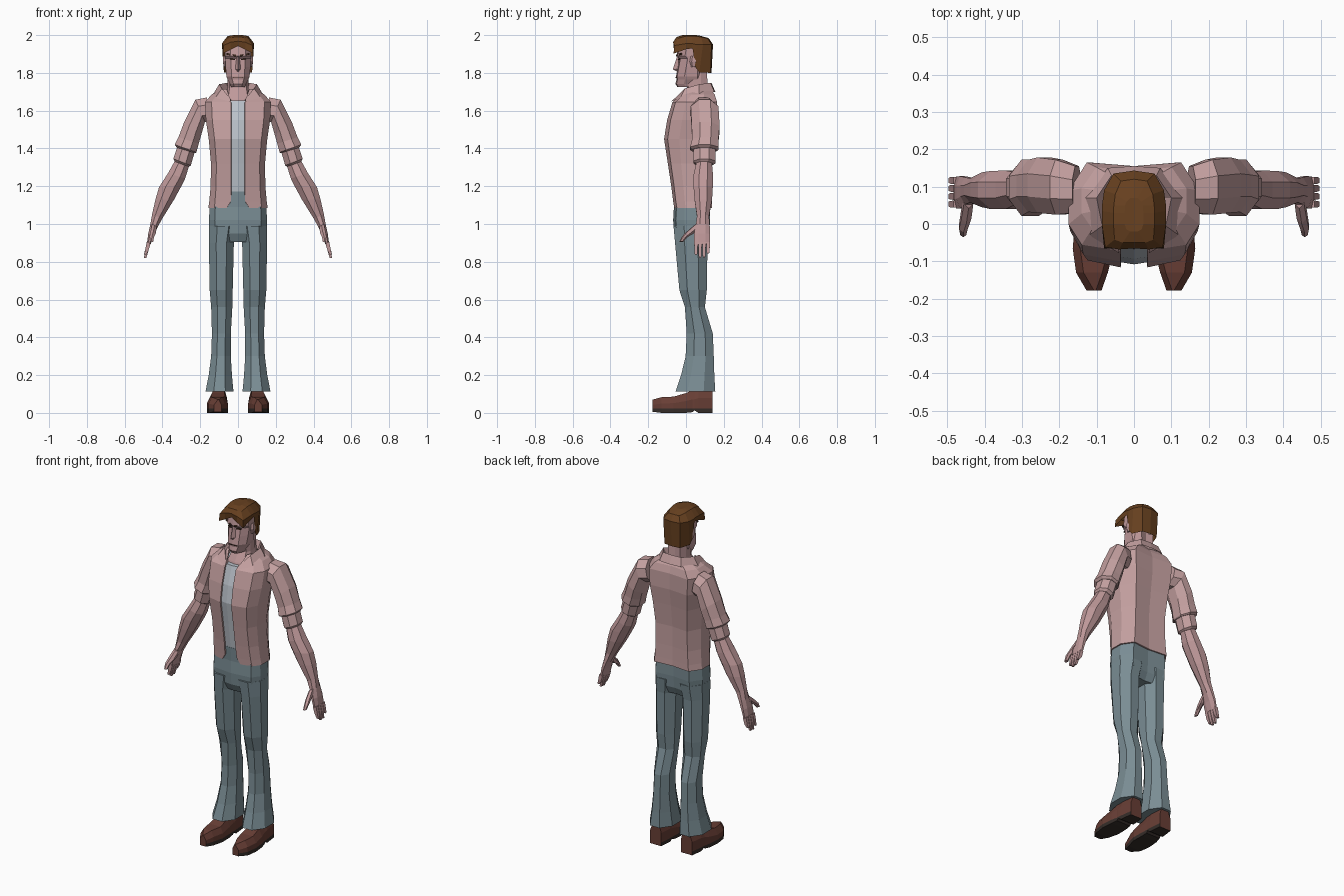
import bpy, bmesh, math
from mathutils import Vector


def material(name, r, g, b):
    lin = lambda c: ((c / 255 + 0.055) / 1.055) ** 2.4
    m = bpy.data.materials.new(name)
    m.diffuse_color = (lin(r), lin(g), lin(b), 1)
    return m


JACKET = material("dusty_pink_cloth", 196, 160, 160)
SKIN = material("skin", 190, 152, 153)
PANTS = material("slate_denim", 122, 141, 148)
SHIRT = material("pale_grey_shirt", 188, 195, 203)
HAIR = material("brown_hair", 104, 65, 32)
SHOE = material("brown_leather", 104, 62, 53)
SOLE = material("dark_sole", 52, 44, 40)
BROW = material("dark_brow", 62, 42, 32)


def loft(name, rings, mats, closed=False, caps=(True, True), rule=None, solid=0):
    """Skin faces between rings, then mirror across x."""
    bm = bmesh.new()
    vs = [[bm.verts.new(p) for p in r] for r in rings]
    n = len(rings[0])
    for a, b in zip(vs, vs[1:]):
        for i in range(n if closed else n - 1):
            j = (i + 1) % n
            bm.faces.new((a[i], a[j], b[j], b[i]))
    if caps[0]:
        bm.faces.new(vs[0][::-1])
    if caps[1]:
        bm.faces.new(vs[-1])
    if closed:
        bmesh.ops.recalc_face_normals(bm, faces=bm.faces)
    if rule:
        for f in bm.faces:
            f.material_index = rule(f.calc_center_median())
    me = bpy.data.meshes.new(name)
    bm.to_mesh(me)
    bm.free()
    for m in mats:
        me.materials.append(m)
    ob = bpy.data.objects.new(name, me)
    bpy.context.collection.objects.link(ob)
    ob.modifiers.new("mirror", "MIRROR")
    if solid:
        s = ob.modifiers.new("thickness", "SOLIDIFY")
        s.thickness = solid
        s.offset = -1
    return ob


def limb(name, rings, mat, n=8):
    """Faceted tube; each ring is outer x,z / inner x,z / front y / back y."""
    k = 1 / math.cos(math.pi / n)
    out = []
    for xo, zo, xi, zi, y0, y1 in rings:
        c = Vector(((xo + xi) / 2, (y0 + y1) / 2, (zo + zi) / 2))
        u = Vector(((xo - xi) / 2, 0, (zo - zi) / 2)) * k
        v = Vector((0, (y1 - y0) / 2, 0)) * k
        angles = [math.tau * (i + .5) / n for i in range(n)]
        out.append([c + u * math.cos(a) + v * math.sin(a) for a in angles])
    return loft(name, out, [mat], closed=True)


def half(z, xe, yf, w, yb):
    """Half of a body cross-section, front edge round to the spine."""
    d = yb - yf
    return [(xe, yf, z), (.8 * w, yf + .07 * d, z), (w, yf + .3 * d, z),
            (w, yf + .68 * d, z), (.72 * w, yb, z), (0, yb - .01, z)]


# Jacket body, open at the front
loft("jacket_body", [half(*r) for r in [
    (1.085, .06, -.062, .157, .138), (1.12, .038, -.068, .152, .137),
    (1.2, .036, -.078, .145, .136), (1.32, .036, -.096, .143, .138),
    (1.45, .036, -.116, .155, .152), (1.55, .036, -.1, .17, .165),
    (1.645, .036, -.072, .175, .165), (1.685, .05, -.025, .14, .152),
    (1.715, .06, 0, .085, .13)]], [JACKET], caps=(False, False), solid=.008)

# Collar, folded over
loft("collar", [
    [(.04, -.078, 1.648), (.12, -.03, 1.668), (.13, .07, 1.69), (.07, .15, 1.70), (0, .155, 1.70)],
    [(.04, -.055, 1.662), (.085, -.005, 1.718), (.1, .07, 1.74), (.06, .13, 1.747), (0, .135, 1.747)],
    [(.034, -.045, 1.65), (.065, 0, 1.68), (.07, .07, 1.70), (.05, .115, 1.70), (0, .12, 1.70)],
], [JACKET], caps=(False, False))

# Shirt inside the jacket
loft("shirt", [half(z, 0, yf, w, yb) for z, yf, w, yb in [
    (1.165, -.068, .12, .11), (1.32, -.089, .12, .115), (1.45, -.108, .13, .13),
    (1.55, -.093, .14, .14), (1.655, -.058, .13, .13)]], [SHIRT])

# Sleeves and turned-up cuffs
limb("sleeve", [
    (.165, 1.67, .14, 1.54, .03, .155), (.225, 1.658, .175, 1.54, .025, .172),
    (.285, 1.54, .195, 1.47, .03, .178), (.315, 1.46, .208, 1.425, .032, .172),
    (.335, 1.42, .22, 1.38, .022, .172), (.325, 1.405, .225, 1.375, .035, .16)], JACKET)
limb("cuff", [
    (.318, 1.42, .228, 1.385, .04, .158), (.342, 1.345, .25, 1.31, .04, .155),
    (.335, 1.33, .262, 1.303, .055, .14)], JACKET)

# Forearm and palm
limb("forearm", [
    (.32, 1.36, .255, 1.32, .06, .135), (.37, 1.27, .28, 1.24, .04, .143),
    (.418, 1.195, .30, 1.2, .04, .142), (.437, 1.13, .338, 1.13, .045, .138),
    (.455, 1.05, .40, 1.03, .058, .122), (.464, 1.0, .425, .985, .052, .125),
    (.475, .95, .445, .942, .042, .128), (.482, .898, .462, .893, .042, .127)], SKIN)

# Fingers and thumb
for i, tip in enumerate((.835, .82, .822, .845)):
    y = .053 + .0212 * i
    limb(f"finger_{i + 1}", [
        (.483, .905, .462, .9, y - .0095, y + .0095),
        (.491, .865, .473, .862, y - .009, y + .009),
        (.497, tip, .485, tip, y - .006, y + .006)], SKIN, 4)
limb("thumb", [
    (.455, 1.0, .43, .985, .045, .085), (.462, .965, .435, .95, .005, .05),
    (.468, .935, .445, .93, -.02, .008), (.465, .908, .449, .905, -.034, -.015)], SKIN, 6)

# Trousers: hips and flared legs
loft("trouser_hips", [half(z, 0, yf, w, yb) for z, yf, w, yb in [
    (.905, -.04, .10, .10), (.95, -.062, .15, .122), (1.02, -.068, .154, .128),
    (1.09, -.064, .15, .128), (1.172, -.07, .132, .122)]], [PANTS])
limb("trouser_leg", [(x1, z, x0, z, y0, y1) for z, x0, x1, y0, y1 in [
    (.99, .005, .153, -.066, .126), (.9, .022, .154, -.058, .114),
    (.65, .028, .15, -.035, .11), (.56, .03, .142, -.006, .1),
    (.42, .038, .138, .004, .142), (.3, .038, .142, -.002, .147),
    (.2, .032, .155, -.026, .15), (.113, .024, .172, -.055, .155)]], PANTS)

# Shoes, lowest band is the sole
loft("shoe", [[(x0, y, lift), (x1, y, lift), (x1, y, .022), (x1, y, .6 * h),
               (x1 - .02, y, h), (x0 + .015, y, h), (x0, y, .6 * h), (x0, y, .022)]
              for y, x0, x1, h, lift in [
    (-.178, .087, .127, .07, .006), (-.13, .07, .155, .083, 0), (-.065, .054, .164, .086, 0),
    (.0, .056, .158, .105, 0), (.035, .058, .15, .12, .004), (.045, .058, .15, .12, .014),
    (.065, .058, .148, .13, 0), (.14, .065, .138, .13, 0)]],
    [SHOE, SOLE], closed=True, rule=lambda c: 1 if c.z < .023 else 0)

# Neck and head
loft("neck", [half(z, 0, yf, w, yb) for z, yf, w, yb in [
    (1.63, -.045, .07, .11), (1.665, -.03, .066, .115), (1.72, .005, .055, .115),
    (1.82, .01, .055, .11)]], [SKIN])
loft("head", [[(0, yf, z), (.55 * w, yf + .006, z), (w, yf + .045, z), (w, .06, z),
               (.6 * w, yb, z), (0, yb, z)] for z, yf, w, yb in [
    (1.724, -.045, .036, .04), (1.742, -.056, .043, .05), (1.765, -.05, .055, .07),
    (1.78, -.053, .061, .085), (1.83, -.044, .066, .1), (1.875, -.036, .068, .11),
    (1.89, -.05, .07, .115), (1.94, -.042, .07, .118), (1.975, -.03, .05, .1)]], [SKIN])

# Nose, ears
loft("nose", [
    [(0, -.05, 1.808), (.014, -.04, 1.808), (0, -.035, 1.808)],
    [(0, -.07, 1.818), (.015, -.042, 1.82), (0, -.035, 1.82)],
    [(0, -.048, 1.885), (.007, -.038, 1.885), (0, -.03, 1.885)]], [SKIN])
limb("ear", [(.074, 1.83, .06, 1.83, .03, .05), (.08, 1.86, .06, 1.86, .022, .06),
             (.078, 1.89, .06, 1.89, .028, .06)], SKIN, 6)


def plate(name, x0, x1, z0, z1, slant, y0, y1, mat):
    """Thin painted detail on the face."""
    loft(name, [[(x, y - .004, a + s), (x, y + .004, a + s), (x, y + .004, b + s), (x, y - .004, b + s)]
                for x, y, s, a, b in ((x0, y0, 0, z0, z1), (x1, y1, slant, z0, z1))],
         [mat], closed=True)


# Brows, eyes and mouth
plate("brow", .01, .06, 1.886, 1.896, .01, -.049, -.026, BROW)
plate("eye", .016, .042, 1.868, 1.874, .002, -.039, -.032, BROW)
plate("mouth", 0, .026, 1.776, 1.779, -.002, -.053, -.048, BROW)

# Hair: hem with fringe and sideburns, widest band, crown
loft("hair", [
    [(0, -.058, 1.942), (.04, -.064, 1.922), (.08, -.066, 1.902), (.082, 0, 1.925), (.08, .035, 1.93),
     (.077, .05, 1.83), (.074, .07, 1.803), (.05, .13, 1.80), (0, .135, 1.80)],
    [(0, -.065, 1.968), (.04, -.068, 1.962), (.077, -.062, 1.945), (.086, 0, 1.955), (.086, .035, 1.955),
     (.085, .055, 1.95), (.08, .09, 1.95), (.055, .135, 1.95), (0, .143, 1.95)],
    [(0, -.05, 1.99), (.03, -.05, 1.988), (.052, -.042, 1.983), (.055, 0, 1.994), (.055, .03, 1.995),
     (.054, .05, 1.994), (.05, .08, 1.99), (.035, .115, 1.982), (0, .12, 1.984)],
    [(0, -.02, 2.0), (.01, -.02, 2.0), (.02, -.015, 1.999), (.025, 0, 2.0), (.025, .03, 2.0),
     (.024, .05, 2.0), (.02, .06, 1.999), (.01, .07, 1.998), (0, .07, 1.998)]],
    [HAIR], caps=(False, True))
